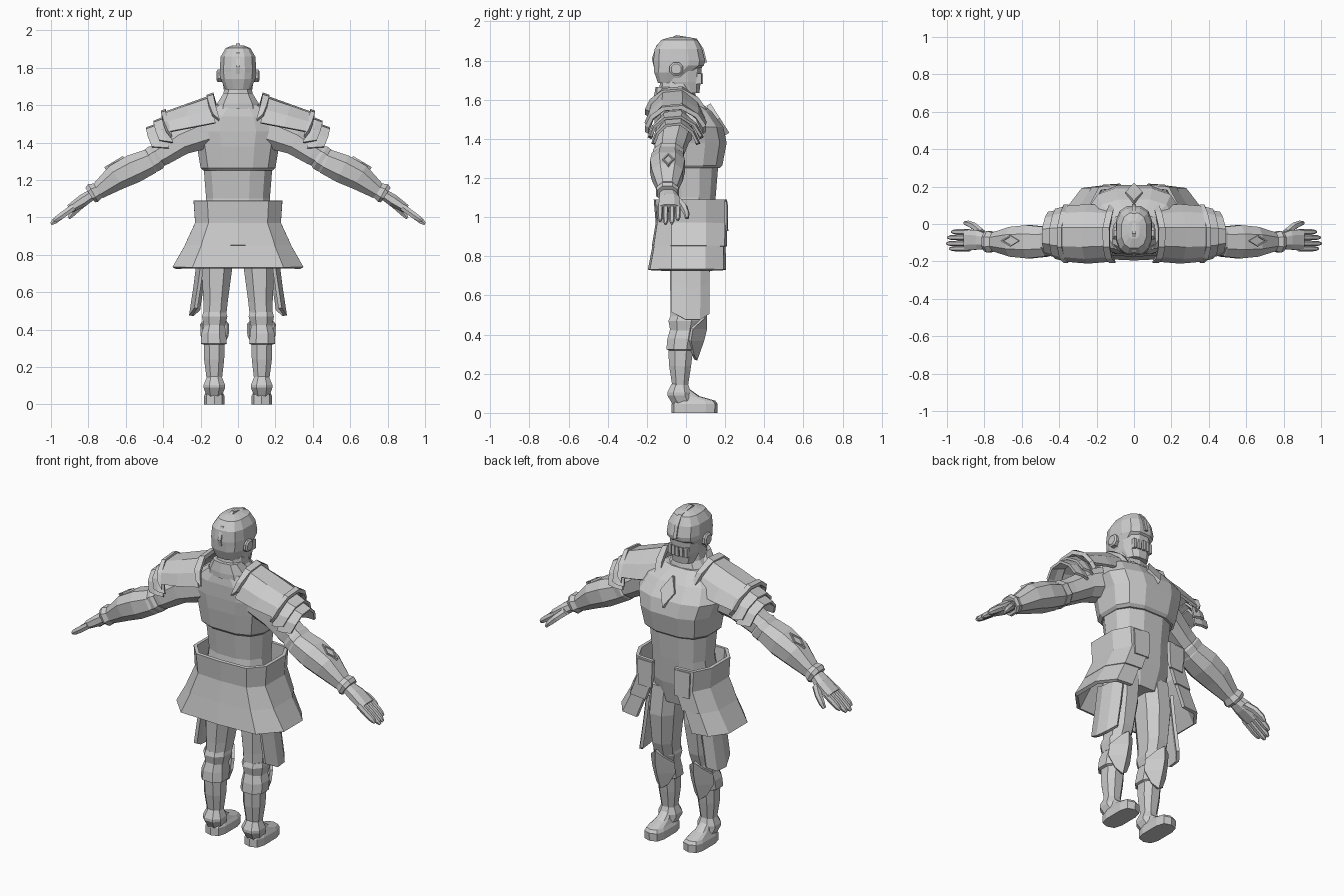
import bpy, bmesh, math
from mathutils import Vector

steel = bpy.data.materials.new("steel_grey")
steel.diffuse_color = (0.6, 0.6, 0.6, 1)


def make(name, verts, faces, mirror=False, thick=0):
    me = bpy.data.meshes.new(name)
    me.from_pydata([tuple(v) for v in verts], [], faces)
    bm = bmesh.new()
    bm.from_mesh(me)
    bmesh.ops.recalc_face_normals(bm, faces=bm.faces)
    bm.to_mesh(me)
    bm.free()
    me.materials.append(steel)
    ob = bpy.data.objects.new(name, me)
    bpy.context.collection.objects.link(ob)
    if thick:
        m = ob.modifiers.new("thickness", 'SOLIDIFY')
        m.thickness, m.offset = thick, 0
    if mirror:
        ob.modifiers.new("mirror", 'MIRROR').use_clip = False
    return ob


def skin(name, rings, mirror=False):
    """Closed skin over rings of equal length."""
    n = len(rings[0])
    faces = [(i * n + j, i * n + (j + 1) % n, (i + 1) * n + (j + 1) % n, (i + 1) * n + j)
             for i in range(len(rings) - 1) for j in range(n)]
    faces += [tuple(range(n)), tuple(range((len(rings) - 1) * n, len(rings) * n))]
    return make(name, [p for r in rings for p in r], faces, mirror)


def plate(name, rows, thick=0.015, mirror=True):
    """Sheet over rows of points, given thickness."""
    n = len(rows[0])
    faces = [(i * n + j, i * n + j + 1, (i + 1) * n + j + 1, (i + 1) * n + j)
             for i in range(len(rows) - 1) for j in range(n - 1)]
    return make(name, [p for r in rows for p in r], faces, mirror, thick)


def unit(n, p):
    out = []
    for k in range(n):
        t = 2 * math.pi * (k + 0.5) / n
        c, s = math.cos(t), math.sin(t)
        out.append((math.copysign(abs(c) ** p, c), math.copysign(abs(s) ** p, s)))
    return out


def column(name, levels, n=12, p=0.8, mirror=False):
    """Upright body part: levels of (z, x0, x1, y_back, y_front)."""
    return skin(name, [[((a + b) / 2 + (b - a) / 2 * u, (c + d) / 2 + (d - c) / 2 * v, z)
                        for u, v in unit(n, p)] for z, a, b, c, d in levels], mirror)


def centred(levels):
    return [(z, -r, r, b, f) for z, r, b, f in levels]


def limb(name, path, n=8, p=0.85):
    """Sideways part: path of (x, y, z, radius across, radius in y)."""
    rings = []
    for i, (x, y, z, r, ry) in enumerate(path):
        a, b = path[max(i - 1, 0)], path[min(i + 1, len(path) - 1)]
        d = Vector((b[0] - a[0], 0, b[2] - a[2])).normalized()
        up = Vector((-d.z, 0, d.x))
        rings.append([Vector((x, y + ry * v, z)) + up * r * u for u, v in unit(n, p)])
    return skin(name, rings, True)


def prism(name, outline, half):
    """Side outline of (y, z) widened in x."""
    return skin(name, [[(x, y, z) for y, z in outline] for x in (-half, half)])


def diamond(name, centre, a, b, lift, mirror=False):
    """Raised diamond with half axes a and b and a bevelled face."""
    c, a, b = Vector(centre), Vector(a), Vector(b)
    n = a.cross(b).normalized() * lift
    skin(name, [[c + s * k + n * h for s in (a, b, -a, -b)]
                for k, h in ((1, -1), (1, 1), (0.75, 1), (0.7, 0.4))], mirror)


# Torso: pelvis, waist and breastplate
column("waist", centred([(0.82, .14, -.1, .11), (0.95, .19, -.13, .14), (1.1, .175, -.11, .155),
                         (1.28, .19, -.13, .17)]))
column("breastplate", centred([(1.25, .19, -.13, .175), (1.265, .205, -.145, .19), (1.38, .225, -.16, .212),
                               (1.46, .25, -.165, .195), (1.54, .22, -.165, .135),
                               (1.6, .13, -.155, .06)]), p=.7)
column("neck", centred([(1.58, .13, -.155, .06), (1.64, .085, -.14, .045), (1.7, .075, -.13, .04)]), n=10)
column("collar", centred([(1.58, .125, -.165, .04), (1.61, .115, -.165, .02), (1.665, .08, -.155, -.05)]), n=10)
diamond("chest_emblem", (0, .163, 1.5), (.045, 0, 0), (0, -.048, .075), .012)

# Helmet with brow, visor, crest and ear guards
column("visor", centred([(1.635, .065, -.06, .07), (1.69, .08, -.13, .078), (1.78, .088, -.15, .085)]), n=12)
column("helmet", centred([(1.685, .07, -.145, .0), (1.74, .095, -.165, .045), (1.775, .1, -.168, .095),
                          (1.8, .1, -.17, .1), (1.86, .095, -.163, .085), (1.905, .068, -.13, .06),
                          (1.92, .03, -.08, .02)]), n=12, p=.75)
prism("crest", [(-.145, 1.69), (-.175, 1.81), (-.15, 1.88), (-.05, 1.93), (.055, 1.912), (.09, 1.86),
                (.107, 1.79), (.05, 1.79), (0, 1.85), (-.1, 1.8), (-.1, 1.7)], .01)
for i in range(5):
    x = (i - 2) * .026
    y = .082 - abs(i - 2) * .005
    skin("visor_bar", [[(x + s * .009, y + h, z) for s, z in ((-1, 1.68), (1, 1.68), (1, 1.735), (-1, 1.735))]
                       for h in (-.03, .006)])
skin("ear_guard", [[(x, -.05 + r * u, 1.757 + r * v) for u, v in unit(8, .9)]
                   for x, r in ((.08, .036), (.108, .036), (.115, .026))], True)

# Shoulder plates: stacked arched sheets sloping outward
ARCH = [(-.205, -.14, -.03), (-.18, -.07, -.01), (-.12, -.01, 0), (-.02, 0, 0), (.06, -.06, -.015), (.1, -.14, -.03)]


def shoulder(name, x0, x1, z0, z1, scale, thick, rows=3):
    out = []
    for i in range(rows):
        t = i / (rows - 1)
        out.append([(x0 + (x1 - x0) * t + dx, -.05 + (y + .05) * scale * (.93 + .07 * math.sin(math.pi * t)),
                     z0 + (z1 - z0) * t + dz * (1 - .3 * t)) for y, dz, dx in ARCH])
    plate(name, out, thick)


shoulder("pauldron", .15, .40, 1.645, 1.555, 1, .015)
shoulder("pauldron_inner_rim", .13, .165, 1.658, 1.645, 1.04, .022, 2)
shoulder("pauldron_outer_rim", .385, .41, 1.57, 1.56, 1.04, .022, 2)
shoulder("upper_shoulder_lame", .38, .45, 1.54, 1.51, .9, .014)
shoulder("lower_shoulder_lame", .40, .49, 1.51, 1.475, .78, .014)

# Arms
limb("upper_arm", [(.14, -.04, 1.47, .10, .10), (.3, -.07, 1.41, .08, .09), (.4, -.085, 1.345, .07, .08),
                   (.5, -.09, 1.29, .062, .068)])
limb("forearm_guard", [(.45, -.095, 1.315, .062, .07), (.47, -.095, 1.30, .073, .085), (.56, -.095, 1.26, .083, .095),
                       (.65, -.095, 1.215, .076, .085), (.75, -.095, 1.14, .048, .052)])
limb("elbow_band", [(.425, -.09, 1.33, .065, .075), (.44, -.09, 1.32, .075, .085), (.47, -.09, 1.3, .072, .082)])
limb("wrist_cuff", [(.745, -.095, 1.145, .045, .05), (.775, -.095, 1.13, .058, .062), (.79, -.095, 1.12, .05, .055)])
diamond("forearm_emblem", (.66, -.09, 1.29), (.05, 0, -.03), (0, .03, 0), .01, True)

# Gauntlets
limb("palm", [(.77, -.095, 1.13, .03, .04), (.83, -.085, 1.09, .035, .055), (.9, -.085, 1.045, .025, .06)])
for y, x, z in ((-.132, .985, .98), (-.104, 1, .965), (-.072, .995, .968), (-.042, .975, .985)):
    limb("finger", [(.88, y, 1.055, .02, .015), (.94, y, 1.012, .019, .015),
                    (x - .015, y, z + .012, .016, .013), (x, y, z, .008, .007)], 6)
limb("thumb", [(.81, -.05, 1.09, .022, .025), (.85, -.015, 1.055, .02, .022),
               (.885, .002, 1.02, .017, .016), (.905, .005, .995, .009, .01)], 6)

# Skirt of plates, open at the front, in two tiers
def skirt_row(z, inner, w, front, back):
    return [(inner, front, z), (w * .8, front - .01, z), (w, front * .5, z), (w, -.07, z),
            (w * .7, back * .95, z), (0, back, z)]


plate("skirt_upper", [skirt_row(1.09, .07, .228, .2, -.155), skirt_row(.97, .075, .22, .2, -.145),
                      skirt_row(.85, .12, .275, .2, -.165)], .02)
plate("skirt_lower", [skirt_row(.87, .125, .262, .192, -.158), skirt_row(.73, .18, .342, .195, -.185)], .02)
plate("skirt_front_panel", [[(.07, .205, 1.08), (.17, .2, 1.08)], [(.075, .208, .93), (.165, .202, .93)]], .016)

# Legs
column("thigh", [(.9, .015, .19, -.1, .12), (.73, .025, .2, -.09, .13), (.55, .05, .19, -.085, .105),
                 (.42, .065, .185, -.085, .06)], 8, .85, True)
column("knee_band", [(.495, .06, .19, -.085, .075), (.47, .052, .197, -.095, .075),
                     (.42, .065, .187, -.085, .06)], 8, .85, True)
column("greave", [(.43, .068, .182, -.085, .06), (.38, .06, .2, -.1, .055), (.325, .055, .203, -.105, .045),
                  (.32, .068, .187, -.095, .04), (.24, .07, .185, -.09, .03), (.12, .085, .168, -.07, .01)],
       8, .85, True)
column("ankle_cuff", [(.15, .085, .168, -.075, .012), (.105, .065, .188, -.1, .03), (.09, .065, .188, -.1, .03),
                      (.04, .085, .17, -.07, .05)], 8, .85, True)
column("boot", [(0, .07, .183, -.075, .16), (.045, .07, .183, -.075, .162), (.062, .08, .175, -.065, .15),
                (.085, .09, .165, -.06, .07), (.12, .095, .16, -.055, .02)], 10, .6, True)
plate("knee_guard", [[(.125 - w, e, z), (.125, c, z + d), (.125 + w, e, z)] for z, w, e, c, d in
                     ((.48, .035, .085, .1, .03), (.43, .072, .03, .1, 0), (.37, .07, .02, .085, 0),
                      (.30, .035, .035, .05, -.03))], .016)
plate("thigh_guard", [[(x - .035, .115, z + .03), (x, .07, z), (x + .008, 0, z), (x - .02, -.075, z + .04)]
                      for z, x in ((.8, .2), (.64, .22), (.475, .245))], .018)
